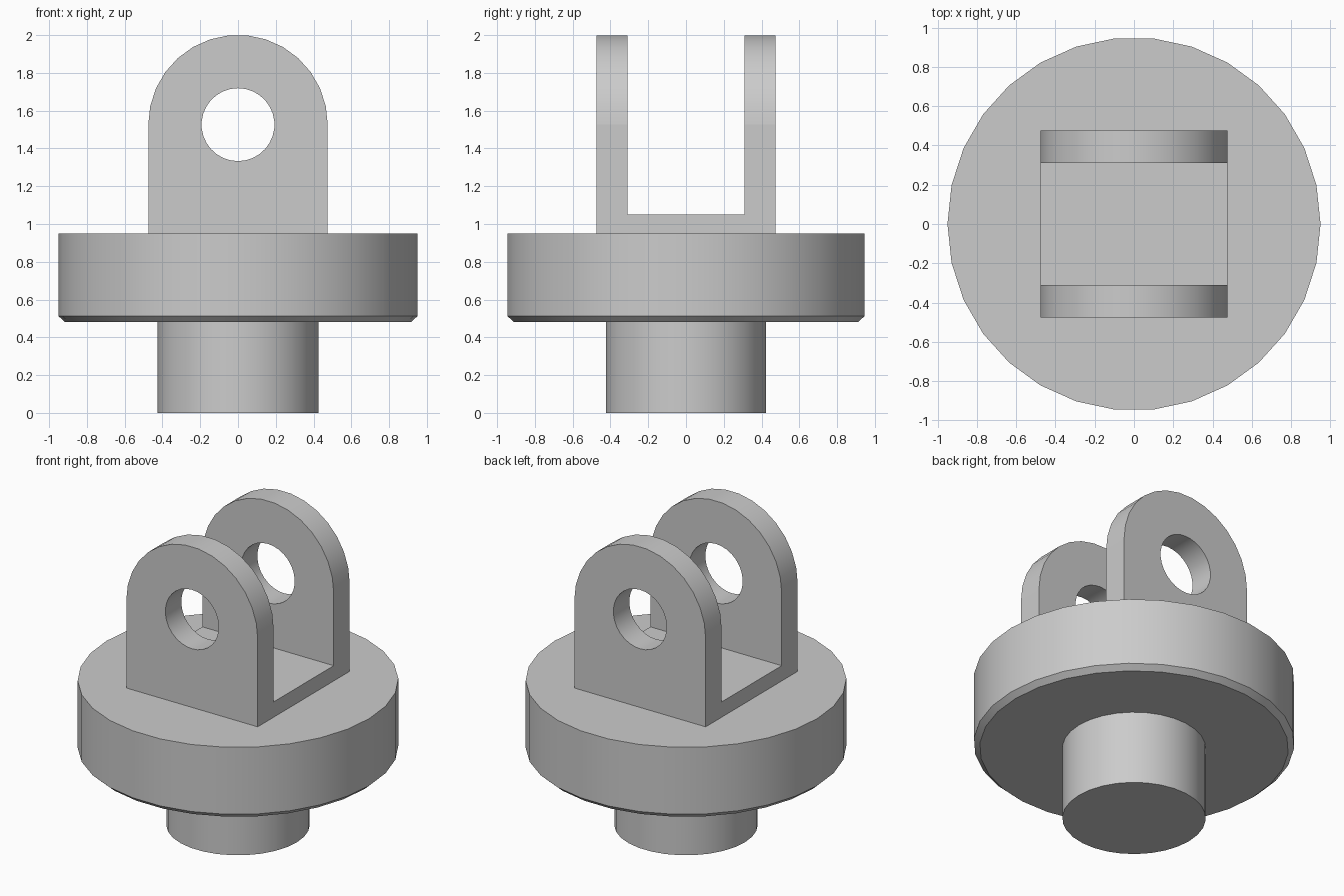
import bpy, bmesh, math
from mathutils import Matrix

cube = bpy.data.objects.get("Cube")
if cube:
    bpy.data.objects.remove(cube, do_unlink=True)

SEGMENTS = 30
HALF = 0.475       # half width and depth of the fork
PIVOT_Z = 1.526    # height of the pin hole
DECK_Z = 0.95      # top of the flange

grey = bpy.data.materials.new("plain grey")
grey.use_nodes = True
grey.diffuse_color = (0.6, 0.6, 0.6, 1)
grey.node_tree.nodes["Principled BSDF"].inputs["Base Color"].default_value = (0.6, 0.6, 0.6, 1)


def make_object(name, bm):
    bmesh.ops.recalc_face_normals(bm, faces=bm.faces)
    mesh = bpy.data.meshes.new(name)
    bm.to_mesh(mesh)
    bm.free()
    mesh.materials.append(grey)
    obj = bpy.data.objects.new(name, mesh)
    bpy.context.collection.objects.link(obj)
    return obj


def select_only(obj):
    bpy.ops.object.select_all(action='DESELECT')
    obj.select_set(True)
    bpy.context.view_layer.objects.active = obj


def smooth(obj):
    select_only(obj)
    bpy.ops.object.shade_smooth_by_angle(angle=math.radians(30))


def turned(name, profile):
    """Closed solid of revolution from (radius, height) points."""
    bm = bmesh.new()
    rings = [[bm.verts.new((r * math.cos(a), r * math.sin(a), z))
              for a in (math.tau * i / SEGMENTS for i in range(SEGMENTS))]
             for r, z in profile]
    for low, high in zip(rings, rings[1:]):
        for i in range(SEGMENTS):
            j = (i + 1) % SEGMENTS
            bm.faces.new((low[i], low[j], high[j], high[i]))
    bm.faces.new(rings[0])
    bm.faces.new(rings[-1])
    return make_object(name, bm)


def cut(obj, cutter):
    mod = obj.modifiers.new("cut", 'BOOLEAN')
    mod.operation = 'DIFFERENCE'
    mod.solver = 'EXACT'
    mod.object = cutter
    select_only(obj)
    bpy.ops.object.modifier_apply(modifier=mod.name)
    bpy.data.objects.remove(cutter, do_unlink=True)


# Stem and flange with a chamfered lower rim
smooth(turned("stem_and_flange", [(0.425, 0), (0.425, 0.48), (0.915, 0.48),
                                  (0.95, 0.512), (0.95, DECK_Z)]))

# Fork: arched profile extruded front to back
bm = bmesh.new()
outline = [(-HALF, DECK_Z), (HALF, DECK_Z)]
steps = SEGMENTS // 2
outline += [(HALF * math.cos(math.pi * i / steps),
             PIVOT_Z + HALF * math.sin(math.pi * i / steps)) for i in range(steps + 1)]
face = bm.faces.new([bm.verts.new((x, -HALF, z)) for x, z in outline])
extruded = bmesh.ops.extrude_face_region(bm, geom=[face])
bmesh.ops.translate(bm, vec=(0, 2 * HALF, 0),
                    verts=[g for g in extruded["geom"] if isinstance(g, bmesh.types.BMVert)])
fork = make_object("fork", bm)

# Slot between the two lugs
bm = bmesh.new()
bmesh.ops.create_cube(bm, size=1, matrix=Matrix.Translation((0, 0, 1.65))
                      @ Matrix.Diagonal((1.4, 0.62, 1.2, 1)))
cut(fork, make_object("slot_cutter", bm))

# Pin hole through both lugs
bm = bmesh.new()
bmesh.ops.create_cone(bm, cap_ends=True, segments=SEGMENTS, radius1=0.193, radius2=0.193,
                      depth=1.4, matrix=Matrix.Translation((0, 0, PIVOT_Z))
                      @ Matrix.Rotation(math.pi / 2, 4, 'X'))
cut(fork, make_object("pin_cutter", bm))

# Crisp line where the arch meets the straight sides
verts = fork.data.vertices
for edge in fork.data.edges:
    if all(abs(verts[v].co.z - PIVOT_Z) < 0.001 and abs(verts[v].co.x) > HALF - 0.001
           for v in edge.vertices):
        edge.use_edge_sharp = True
smooth(fork)
